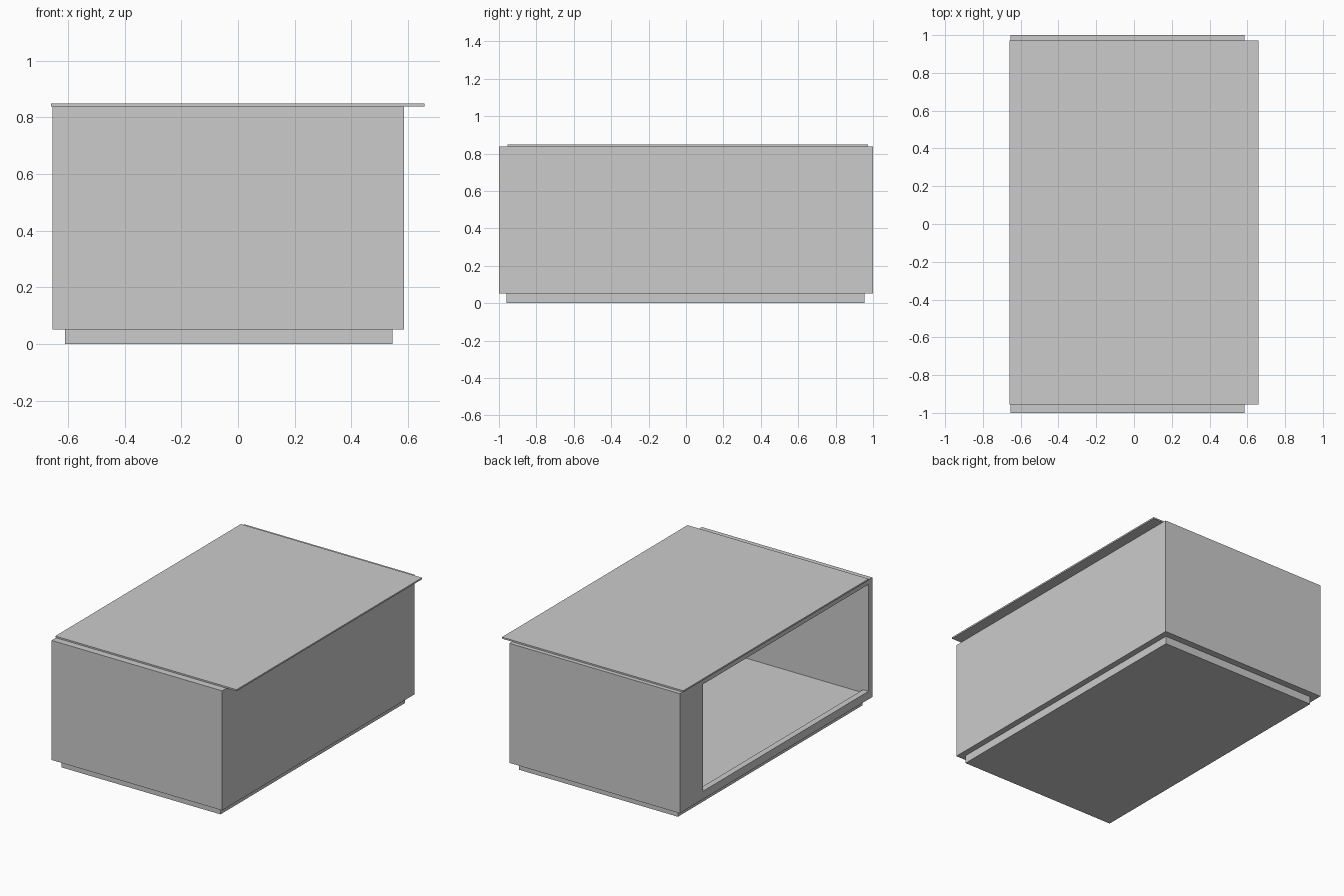
import bpy, bmesh
from mathutils import Vector

if "Cube" in bpy.data.objects:
    bpy.data.objects.remove(bpy.data.objects["Cube"])


def box(name, lo, hi):
    """Axis-aligned box between two corner points."""
    lo, hi = Vector(lo), Vector(hi)
    size, mid = hi - lo, (lo + hi) / 2
    bm = bmesh.new()
    bmesh.ops.create_cube(bm, size=1)
    for v in bm.verts:
        v.co = Vector((v.co.x * size.x, v.co.y * size.y, v.co.z * size.z)) + mid
    mesh = bpy.data.meshes.new(name)
    bm.to_mesh(mesh)
    bm.free()
    ob = bpy.data.objects.new(name, mesh)
    bpy.context.collection.objects.link(ob)
    return ob


def cut(target, cutter):
    """Subtract a hidden helper box from the target."""
    cutter.hide_render = True
    cutter.hide_set(True)
    cutter.display_type = 'WIRE'
    mod = target.modifiers.new(cutter.name, 'BOOLEAN')
    mod.operation = 'DIFFERENCE'
    mod.solver = 'EXACT'
    mod.object = cutter


X0, X1, Z0, Z1 = -0.655, 0.585, 0.052, 0.838
T = 0.04

# cabinet shell, hollow inside
body = box("cabinet_body", (X0, -1, Z0), (X1, 1, Z1))
cut(body, box("cavity_cutter", (X0 + T, -1 + T, 0.085), (X1 - T, 1 - T, Z1 - 0.03)))

# open side with a wide stile at one end and a low sill
cut(body, box("opening_cutter", (X0 - 0.1, -1 + T, 0.105), (X0 + T + 0.05, 0.76, Z1 - 0.03)))

# recessed plinth
box("plinth", (-0.61, -0.96, 0), (0.545, 0.955, Z0))

# thin overhanging top
box("top_panel", (-0.66, -0.955, Z1), (0.658, 0.972, 0.848))
